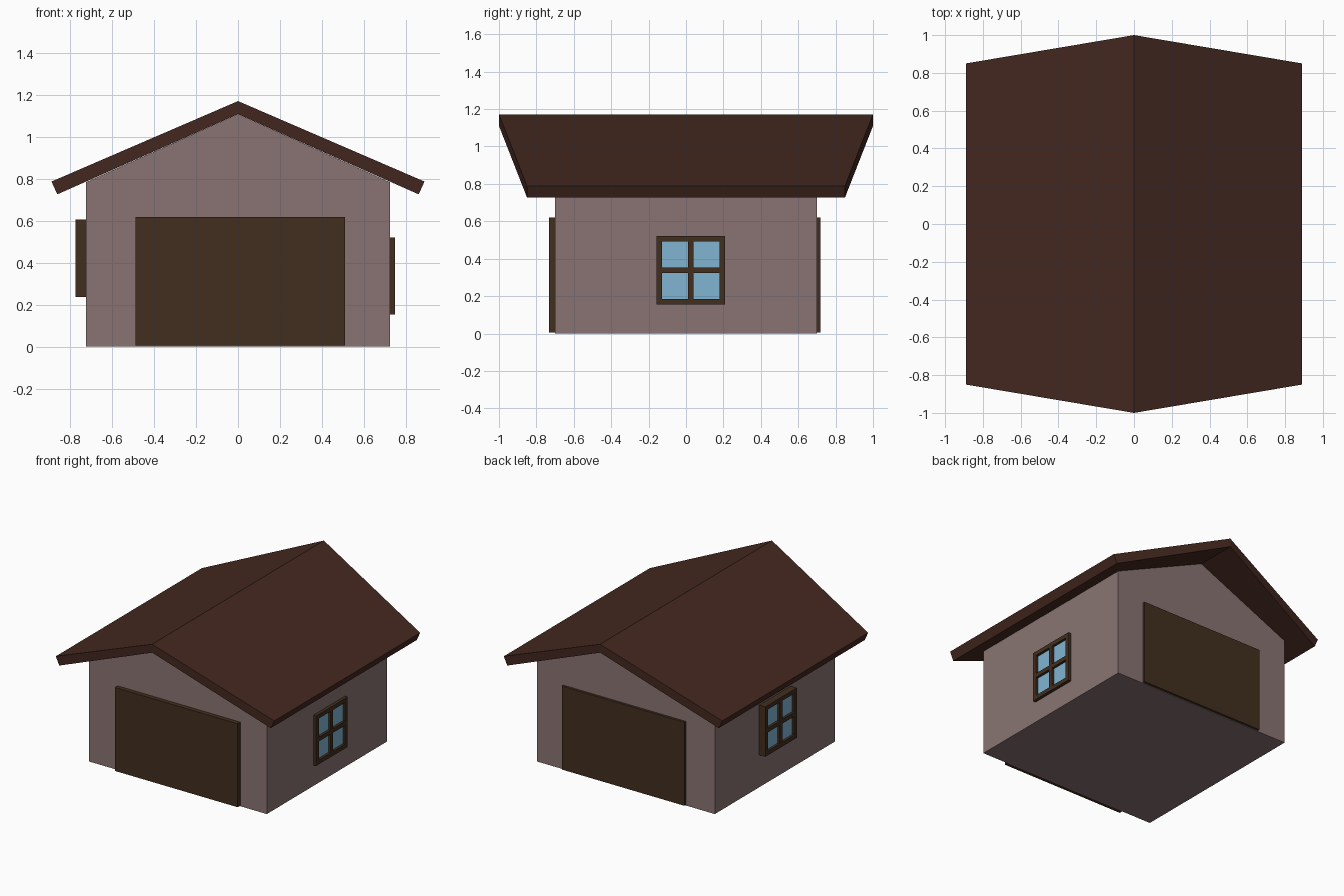
import bpy, bmesh

if "Cube" in bpy.data.objects:
    bpy.data.objects.remove(bpy.data.objects["Cube"])


def material(name, rgb):
    m = bpy.data.materials.new(name)
    m.diffuse_color = (*rgb, 1)
    m.use_nodes = True
    m.node_tree.nodes["Principled BSDF"].inputs["Base Color"].default_value = m.diffuse_color
    return m


WALL = material("wall_plaster", (0.25, 0.175, 0.17))
ROOF = material("roof_brown", (0.058, 0.021, 0.014))
WOOD = material("dark_wood", (0.054, 0.028, 0.014))
GLASS = material("glass_blue", (0.22, 0.46, 0.64))


def finish(name, bm, mat):
    bmesh.ops.recalc_face_normals(bm, faces=bm.faces)
    me = bpy.data.meshes.new(name)
    bm.to_mesh(me)
    bm.free()
    me.materials.append(mat)
    ob = bpy.data.objects.new(name, me)
    bpy.context.collection.objects.link(ob)
    return ob


def add_box(bm, lo, hi):
    verts = bmesh.ops.create_cube(bm, size=1)["verts"]
    for v in verts:
        v.co = [(a + b) / 2 + c * (b - a) for a, b, c in zip(lo, hi, v.co)]


def box(name, lo, hi, mat):
    bm = bmesh.new()
    add_box(bm, lo, hi)
    return finish(name, bm, mat)


def loft_y(name, profile, mat):
    """Join a front outline of (x, half_depth, z) to its mirrored back outline."""
    bm = bmesh.new()
    front = [bm.verts.new((x, -y, z)) for x, y, z in profile]
    back = [bm.verts.new((x, y, z)) for x, y, z in profile]
    n = len(profile)
    bm.faces.new(front)
    bm.faces.new(back[::-1])
    for i in range(n):
        j = (i + 1) % n
        bm.faces.new((front[i], front[j], back[j], back[i]))
    return finish(name, bm, mat)


# gabled walls
loft_y("walls", [(-0.725, 0.7, 0), (0.725, 0.7, 0), (0.725, 0.7, 0.785),
                 (0, 0.7, 1.11), (-0.725, 0.7, 0.785)], WALL)

# roof slabs, with the ridge reaching further out than the eaves
for side, sx in (("right", 1), ("left", -1)):
    slab = loft_y("roof_" + side, [(0, 1.0, 1.11), (sx * 0.862, 0.85, 0.727),
                                   (sx * 0.89, 0.85, 0.788), (0, 1.0, 1.172)], ROOF)
    # open the hidden seam at the ridge
    bm = bmesh.new()
    bm.from_mesh(slab.data)
    seam = [f for f in bm.faces if all(abs(v.co.x) < 1e-5 for v in f.verts)]
    bmesh.ops.delete(bm, geom=seam, context='FACES_ONLY')
    bm.to_mesh(slab.data)
    bm.free()

# large doors, front and back
box("front_door", (-0.49, -0.732, 0.005), (0.51, -0.69, 0.62), WOOD)
box("back_door", (-0.49, 0.69, 0.005), (0.51, 0.718, 0.62), WOOD)


# four-pane windows: frame bars plus recessed glass
def window(name, sx, x_out, yc, zc, half=0.184, bar=0.031):
    def xs(a, b):
        return sorted((sx * a, sx * b))

    x0, x1 = xs(0.715, x_out)
    bm = bmesh.new()
    for o in (-half + bar / 2, 0, half - bar / 2):
        add_box(bm, (x0, yc + o - bar / 2, zc - half), (x1, yc + o + bar / 2, zc + half))
    gap = half - 1.5 * bar
    for o in (-half + bar / 2, 0, half - bar / 2):
        for s in (-1, 1):
            m = yc + s * (bar / 2 + gap / 2)
            add_box(bm, (x0, m - gap / 2, zc + o - bar / 2),
                    (x1, m + gap / 2, zc + o + bar / 2))
    finish(name + "_frame", bm, WOOD)
    g0, g1 = xs(0.715, x_out - 0.018)
    inner = half - bar
    box(name + "_glass", (g0, yc - inner, zc - inner), (g1, yc + inner, zc + inner), GLASS)


window("right_window", 1, 0.748, 0.025, 0.338)
window("left_window", -1, 0.775, 0.0, 0.422)
